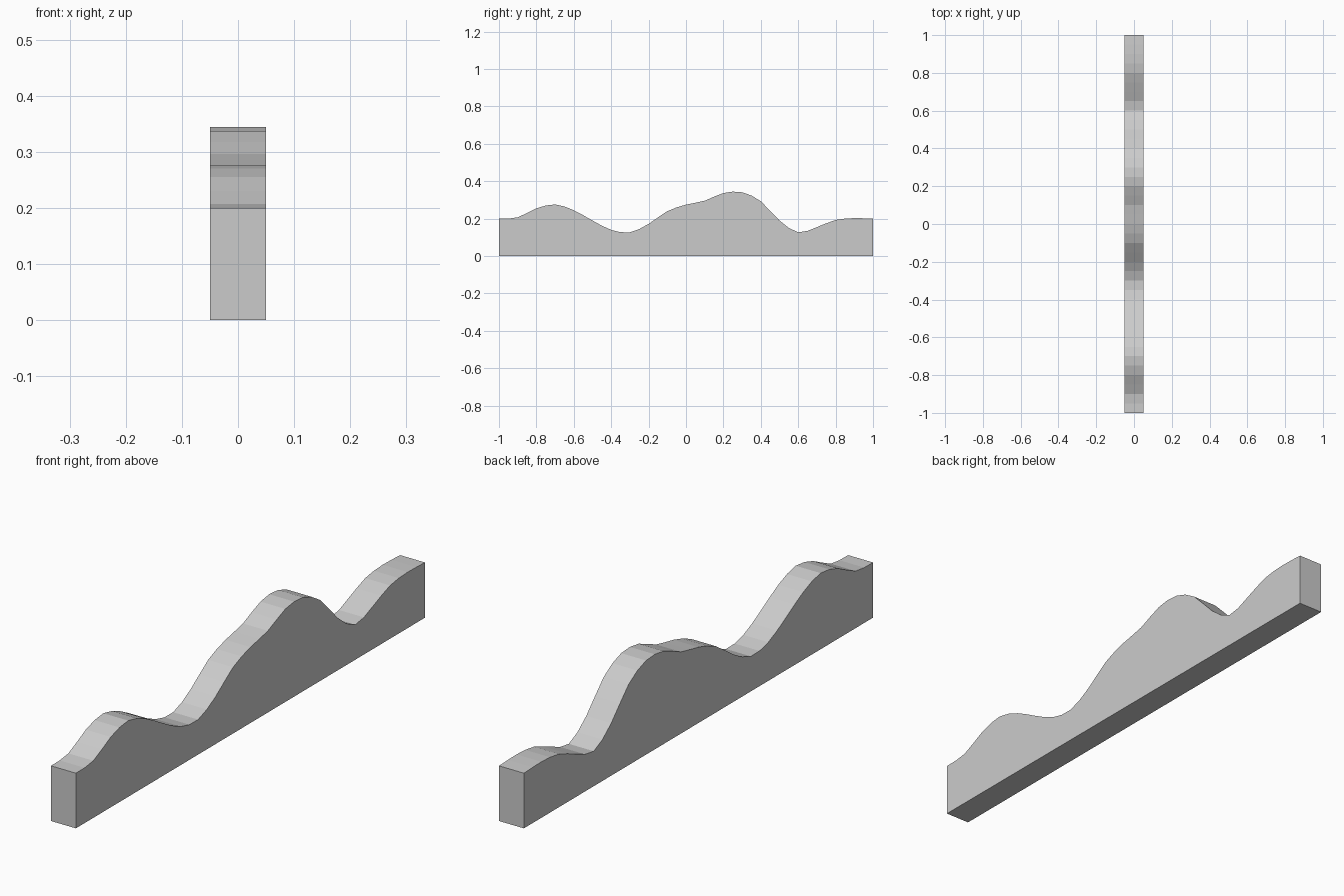
import bpy, bmesh

if "Cube" in bpy.data.objects:
    bpy.data.objects.remove(bpy.data.objects["Cube"])

# Top edge heights every 0.1 along y, from front to back
KEYS = [0.20, 0.207, 0.255, 0.276, 0.245, 0.19, 0.14, 0.127, 0.172, 0.24,
        0.275, 0.296, 0.337, 0.341, 0.293, 0.19, 0.127, 0.155, 0.193, 0.203, 0.20]
HALF_WIDTH = 0.05


def wavy_profile():
    """Side outline (y, z): smooth wave halved between keys, closed by a flat base."""
    pts = []
    last = len(KEYS) - 1
    for i, z in enumerate(KEYS):
        y = -1 + 0.1 * i
        pts.append((y, z))
        if i < last:
            a, b, c, d = (KEYS[min(max(i + k, 0), last)] for k in (-1, 0, 1, 2))
            pts.append((y + 0.05, (9 * (b + c) - a - d) / 16))
    return pts + [(1, 0), (-1, 0)]


# Wavy rail: side outline extruded across x
bm = bmesh.new()
side = bm.faces.new([bm.verts.new((-HALF_WIDTH, y, z)) for y, z in wavy_profile()])
ext = bmesh.ops.extrude_face_region(bm, geom=[side], use_keep_orig=True)
moved = [v for v in ext["geom"] if isinstance(v, bmesh.types.BMVert)]
bmesh.ops.translate(bm, verts=moved, vec=(2 * HALF_WIDTH, 0, 0))
bmesh.ops.recalc_face_normals(bm, faces=bm.faces)
mesh = bpy.data.meshes.new("wavy_rail")
bm.to_mesh(mesh)
bm.free()
bpy.context.collection.objects.link(bpy.data.objects.new("wavy_rail", mesh))
